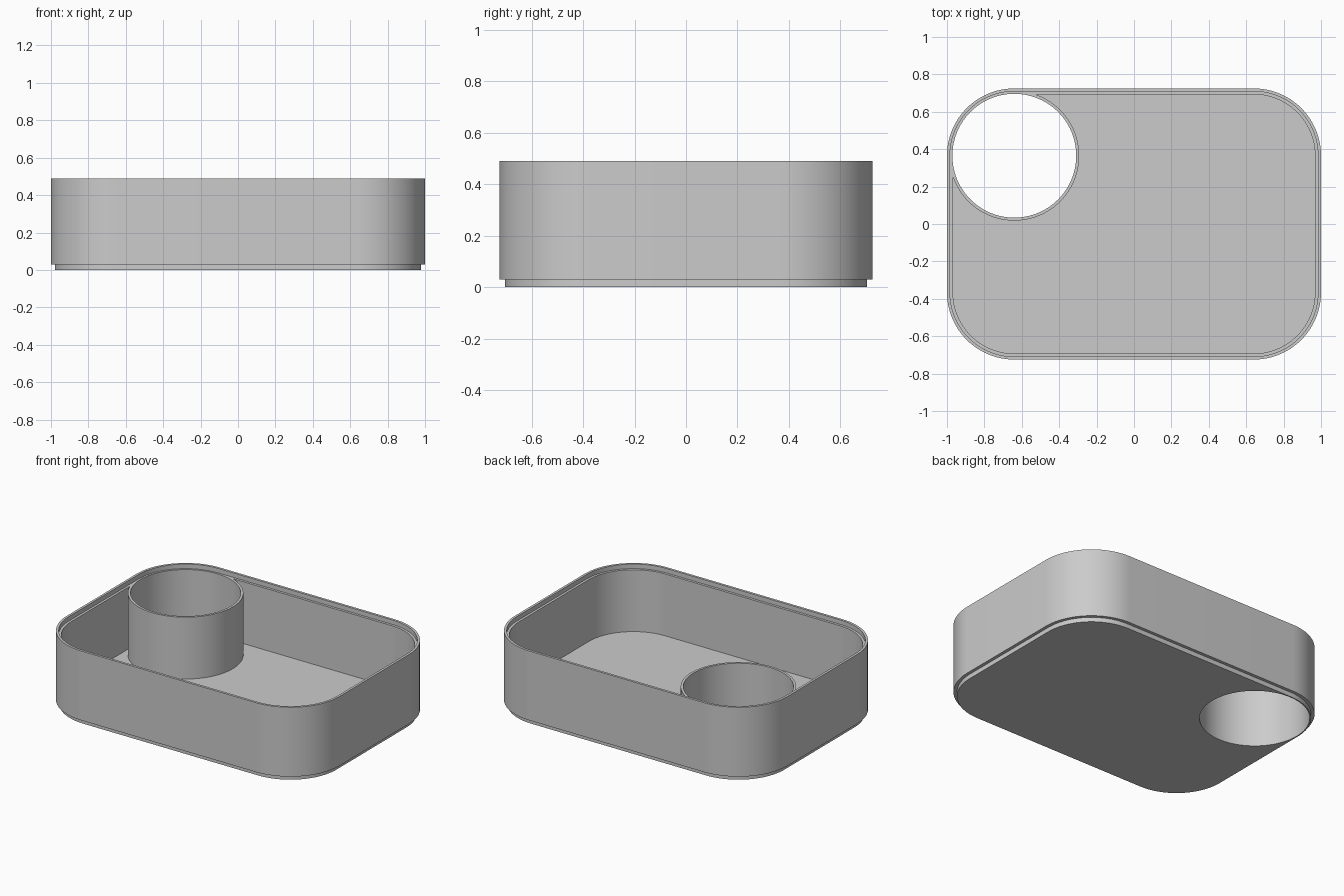
import bpy, bmesh, math

if "Cube" in bpy.data.objects:
    bpy.data.objects.remove(bpy.data.objects["Cube"])

HX, HY, R = 1.0, 0.725, 0.36        # half sizes and corner radius of the tray
CUP = (-HX + R, HY - R)             # cup well shares the back left corner centre
SEG = 24                            # segments per rounded corner

grey = bpy.data.materials.new("plain grey")
grey.diffuse_color = (0.6, 0.6, 0.6, 1)
grey.use_nodes = True
grey.node_tree.nodes["Principled BSDF"].inputs["Base Color"].default_value = grey.diffuse_color


def make_object(name, bm):
    bmesh.ops.recalc_face_normals(bm, faces=bm.faces)
    mesh = bpy.data.meshes.new(name)
    bm.to_mesh(mesh)
    bm.free()
    mesh.materials.append(grey)
    obj = bpy.data.objects.new(name, mesh)
    bpy.context.collection.objects.link(obj)
    return obj


def rounded_ring(bm, inset, z):
    verts = []
    r = R - inset
    for k, (sx, sy) in enumerate([(1, 1), (-1, 1), (-1, -1), (1, -1)]):
        for i in range(SEG + 1):
            a = math.pi / 2 * (k + i / SEG)
            verts.append(bm.verts.new((sx * (HX - R) + r * math.cos(a),
                                       sy * (HY - R) + r * math.sin(a), z)))
    return verts


def cylinder(name, radius, z0, z1):
    bm = bmesh.new()
    bmesh.ops.create_cone(bm, cap_ends=True, segments=SEG * 4,
                          radius1=radius, radius2=radius, depth=z1 - z0)
    bmesh.ops.translate(bm, verts=bm.verts, vec=(*CUP, (z0 + z1) / 2))
    return make_object(name, bm)


def combine(target, other, operation):
    mod = target.modifiers.new(operation, 'BOOLEAN')
    mod.operation, mod.solver, mod.object = operation, 'EXACT', other
    bpy.context.view_layer.objects.active = target
    bpy.ops.object.modifier_apply(modifier=mod.name)
    bpy.data.objects.remove(other)


# tray: stepped foot, outer wall, rim, stacking ledge, inner wall, floor
profile = [(.021, 0), (.021, .03), (0, .03), (0, .49),
           (.016, .49), (.016, .46), (.032, .46), (.032, .05)]
bm = bmesh.new()
rings = [rounded_ring(bm, *p) for p in profile]
for a, b in zip(rings, rings[1:]):
    for i in range(len(a)):
        j = (i + 1) % len(a)
        bm.faces.new((a[i], a[j], b[j], b[i]))
bm.faces.new(rings[0])
bm.faces.new(rings[-1])
tray = make_object("tray", bm)

# cup well: tube up to the ledge, open right through the floor
combine(tray, cylinder("well_tube", .347, .035, .46), 'UNION')
combine(tray, cylinder("well_hole", .331, -.1, .6), 'DIFFERENCE')

# smooth curves, crisp edges
bpy.ops.object.select_all(action='DESELECT')
tray.select_set(True)
bpy.context.view_layer.objects.active = tray
bpy.ops.object.shade_smooth_by_angle(angle=math.radians(30))
